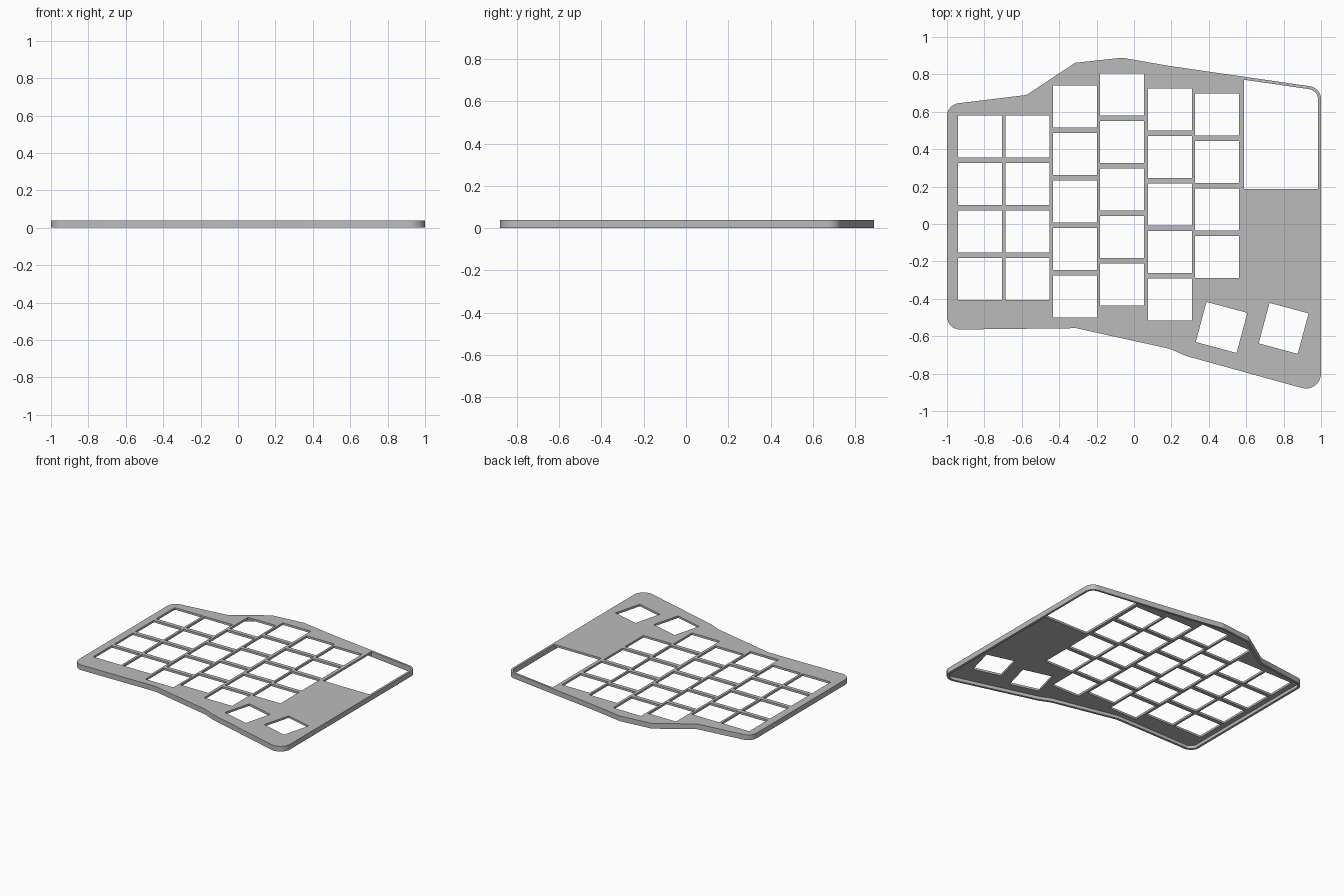
import bpy, bmesh, math
from mathutils import Vector, Matrix

cube = bpy.data.objects.get("Cube")
if cube:
    bpy.data.objects.remove(cube, do_unlink=True)

HEIGHT, SHEET, WALL = 0.04, 0.016, 0.018
KEY_W, KEY_D, PITCH = 0.236, 0.224, 0.254

# Outline corners, clockwise from the back right: x, y, rounding radius
OUTLINE = [
    (-1, 0.638, 0.07), (-0.575, 0.69, 0), (-0.315, 0.862, 0.03),
    (-0.063, 0.889, 0.03), (0.19, 0.845, 0), (1, 0.728, 0.07),
    (1, -0.905, 0.08), (0.28, -0.706, 0), (0.19, -0.667, 0),
    (-0.31, -0.557, 0), (-1, -0.565, 0.07),
]


def inset(corners, d):
    """Move every edge of a clockwise outline inward by d."""
    result = []
    for i, (x, y, r) in enumerate(corners):
        p = Vector((x, y))
        a = (p - Vector(corners[i - 1][:2])).normalized()
        b = (Vector(corners[(i + 1) % len(corners)][:2]) - p).normalized()
        na, nb = Vector((a.y, -a.x)), Vector((b.y, -b.x))
        q = p + (na + nb) * d / (1 + na.dot(nb))
        result.append((q.x, q.y, max(r - d, 0)))
    return result


def rounded(corners, steps=8):
    """Replace each corner that has a radius by an arc."""
    points = []
    for i, (x, y, r) in enumerate(corners):
        p = Vector((x, y))
        if r == 0:
            points.append(p)
            continue
        a = (Vector(corners[i - 1][:2]) - p).normalized()
        b = (Vector(corners[(i + 1) % len(corners)][:2]) - p).normalized()
        half = a.angle(b) / 2
        centre = p + (a + b).normalized() * r / math.sin(half)
        start = p + a * r / math.tan(half) - centre
        end = p + b * r / math.tan(half) - centre
        sweep = math.pi - 2 * half
        for k in range(steps + 1):
            t = k / steps
            arc = start * math.sin((1 - t) * sweep) + end * math.sin(t * sweep)
            points.append(centre + arc / math.sin(sweep))
    return points


def add_prism(bm, points, z0, z1):
    face = bm.faces.new([bm.verts.new((p[0], p[1], z0)) for p in points])
    top = bmesh.ops.extrude_face_region(bm, geom=[face])["geom"]
    verts = [v for v in top if isinstance(v, bmesh.types.BMVert)]
    bmesh.ops.translate(bm, verts=verts, vec=(0, 0, z1 - z0))


def make_object(name, bm):
    bmesh.ops.recalc_face_normals(bm, faces=bm.faces)
    mesh = bpy.data.meshes.new(name)
    bm.to_mesh(mesh)
    bm.free()
    obj = bpy.data.objects.new(name, mesh)
    bpy.context.collection.objects.link(obj)
    return obj


def cut(target, cutter):
    mod = target.modifiers.new("cut", "BOOLEAN")
    mod.operation, mod.solver, mod.object = "DIFFERENCE", "EXACT", cutter
    bpy.ops.object.select_all(action="DESELECT")
    bpy.context.view_layer.objects.active = target
    target.select_set(True)
    bpy.ops.object.modifier_apply(modifier=mod.name)
    bpy.data.objects.remove(cutter, do_unlink=True)


def add_key(bm, x, y, angle=0, w=KEY_W, d=KEY_D):
    turn = Matrix.Rotation(math.radians(angle), 2)
    signs = ((-1, -1), (-1, 1), (1, 1), (1, -1))
    points = [Vector((x, y)) + turn @ Vector((sx * w / 2, sy * d / 2)) for sx, sy in signs]
    add_prism(bm, points, -0.1, 0.1)


# Solid body
bm = bmesh.new()
add_prism(bm, rounded(OUTLINE), 0, HEIGHT)
plate = make_object("keyboard_plate", bm)

# Hollow underside, leaving a thin sheet and a rim
bm = bmesh.new()
add_prism(bm, rounded(inset(OUTLINE, WALL)), -0.1, HEIGHT - SHEET)
cut(plate, make_object("underside_cutter", bm))

# Key openings by column: centre x, back edge y, number of keys
bm = bmesh.new()
COLUMNS = [(-0.823, 0.58, 4), (-0.57, 0.58, 4), (-0.316, 0.741, 5),
           (-0.065, 0.805, 5), (0.192, 0.725, 5), (0.443, 0.698, 4)]
for x, back, count in COLUMNS:
    for row in range(count):
        add_key(bm, x, back - KEY_D / 2 - row * PITCH)

# Tilted thumb key openings
add_key(bm, 0.468, -0.553, -15, 0.226, 0.222)
add_key(bm, 0.80, -0.558, -15, 0.216, 0.224)

# Large corner opening that follows the rim
inner = inset(OUTLINE, WALL - 0.002)
a, b = inner[4], inner[5]
left, front = 0.588, 0.187
back = a[1] + (b[1] - a[1]) * (left - a[0]) / (b[0] - a[0])
add_prism(bm, rounded([(left, front, 0), (left, back, 0), b, (b[0], front, 0)]), -0.1, 0.1)
cut(plate, make_object("opening_cutter", bm))

# Plain grey finish
grey = bpy.data.materials.new("light_grey")
grey.use_nodes = True
colour = (0.5, 0.5, 0.5, 1)
grey.diffuse_color = colour
grey.node_tree.nodes["Principled BSDF"].inputs["Base Color"].default_value = colour
plate.data.materials.clear()
plate.data.materials.append(grey)
bpy.ops.object.shade_smooth_by_angle(angle=math.radians(30))
